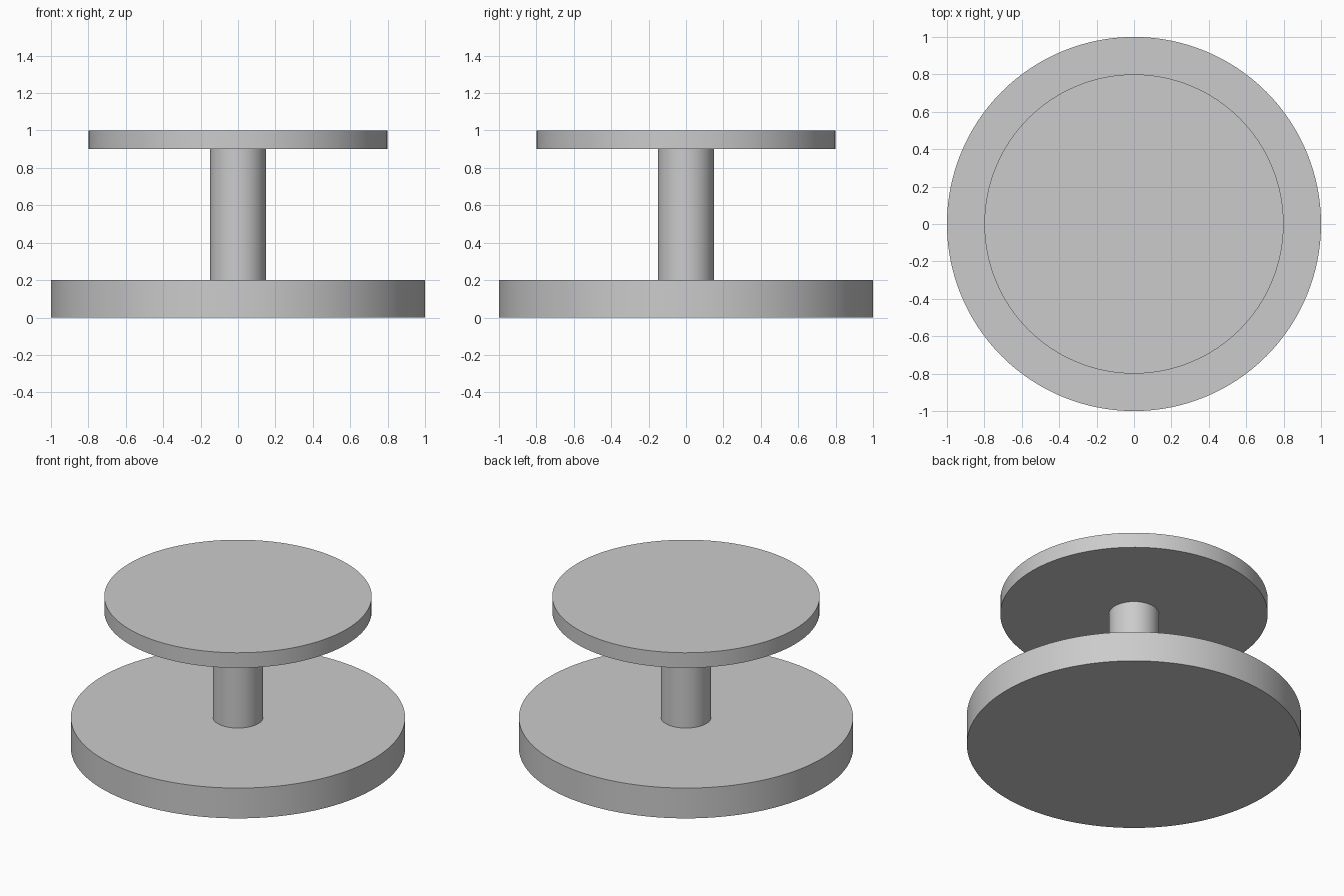
import bpy
import math

if "Cube" in bpy.data.objects:
    bpy.data.objects.remove(bpy.data.objects["Cube"])


def disc(name, radius, bottom, top):
    """Upright cylinder between two heights, smooth sides and sharp rims."""
    bpy.ops.mesh.primitive_cylinder_add(
        vertices=128, radius=radius, depth=top - bottom,
        location=(0, 0, (bottom + top) / 2))
    obj = bpy.context.object
    obj.name = name
    bpy.ops.object.shade_smooth_by_angle(angle=math.radians(30))
    return obj


# Wide base plate
disc("base", 1.0, 0.0, 0.2)
# Central column
disc("column", 0.15, 0.2, 0.9)
# Thinner top plate
disc("top_plate", 0.8, 0.9, 1.0)
